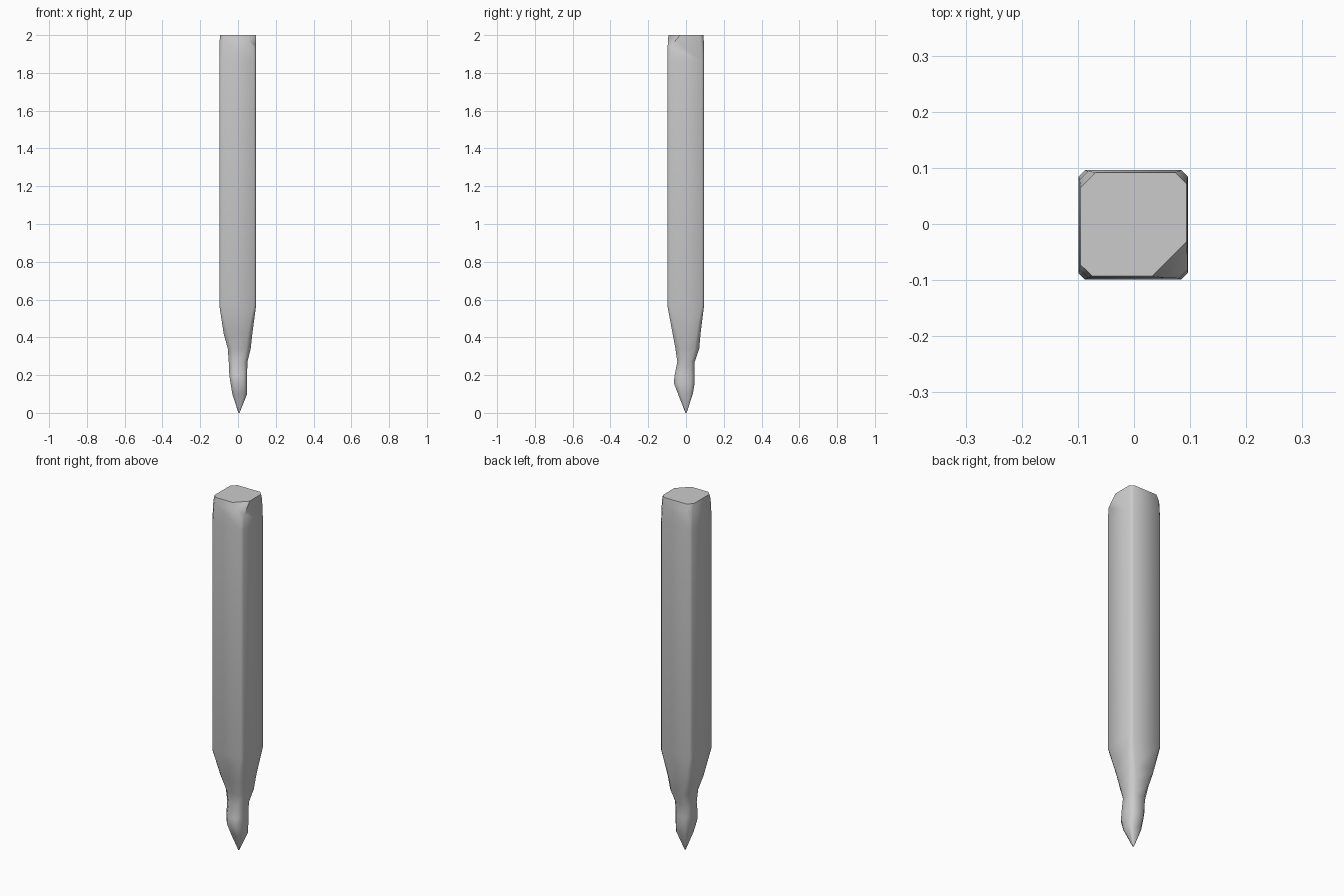
import bpy, bmesh

if "Cube" in bpy.data.objects:
    bpy.data.objects.remove(bpy.data.objects["Cube"])

# Cross-sections: z, x min, x max, y min, y max, corner cut as fraction of half width
SECTIONS = [
    (0.00, 0.002, 0.008, -0.003, 0.003, 0.4),
    (0.10, -0.030, 0.048, -0.042, 0.036, 0.4),
    (0.16, -0.040, 0.048, -0.065, 0.046, 0.4),
    (0.20, -0.046, 0.048, -0.060, 0.046, 0.4),
    (0.27, -0.049, 0.050, -0.046, 0.046, 0.45),
    (0.34, -0.054, 0.067, -0.056, 0.070, 0.4),
    (0.42, -0.076, 0.076, -0.071, 0.077, 0.3),
    (0.57, -0.099, 0.096, -0.099, 0.096, 0.12),
    (1.86, -0.099, 0.096, -0.099, 0.096, 0.12),
    (1.97, -0.097, 0.095, -0.096, 0.094, 0.16),
    (2.00, -0.095, 0.094, -0.093, 0.092, 0.22),
]


def section(bm, z, x0, x1, y0, y1, f):
    cx, cy = (x1 - x0) / 2 * f, (y1 - y0) / 2 * f
    pts = [(x0 + cx, y0), (x1 - cx, y0), (x1, y0 + cy), (x1, y1 - cy),
           (x1 - cx, y1), (x0 + cx, y1), (x0, y1 - cy), (x0, y0 + cy)]
    return [bm.verts.new((x, y, z)) for x, y in pts]


# Sharpened square stake
bm = bmesh.new()
rings = [section(bm, *s) for s in SECTIONS]
for a, b in zip(rings, rings[1:]):
    for i in range(8):
        j = (i + 1) % 8
        bm.faces.new((a[i], a[j], b[j], b[i]))
bm.faces.new(rings[0][::-1])
bm.faces.new(rings[-1])

# Chipped corners at the head: point on the cut and its outward direction
for co, no in [((0.085, -0.085, 1.95), (1, -1, 0.9)),
               ((-0.092, 0.088, 1.96), (-1, 1, 0.5)),
               ((-0.094, -0.092, 1.95), (-1, -1, 0.35))]:
    geom = bm.verts[:] + bm.edges[:] + bm.faces[:]
    cut = bmesh.ops.bisect_plane(bm, geom=geom, plane_co=co, plane_no=no, clear_outer=True)
    edges = [e for e in cut["geom_cut"] if isinstance(e, bmesh.types.BMEdge)]
    bmesh.ops.holes_fill(bm, edges=edges, sides=0)
bmesh.ops.recalc_face_normals(bm, faces=bm.faces[:])

mesh = bpy.data.meshes.new("wooden_stake")
bm.to_mesh(mesh)
bm.free()
stake = bpy.data.objects.new("wooden_stake", mesh)
bpy.context.collection.objects.link(stake)
bpy.context.view_layer.objects.active = stake
stake.select_set(True)
bpy.ops.object.shade_smooth_by_angle(angle=0.9)
